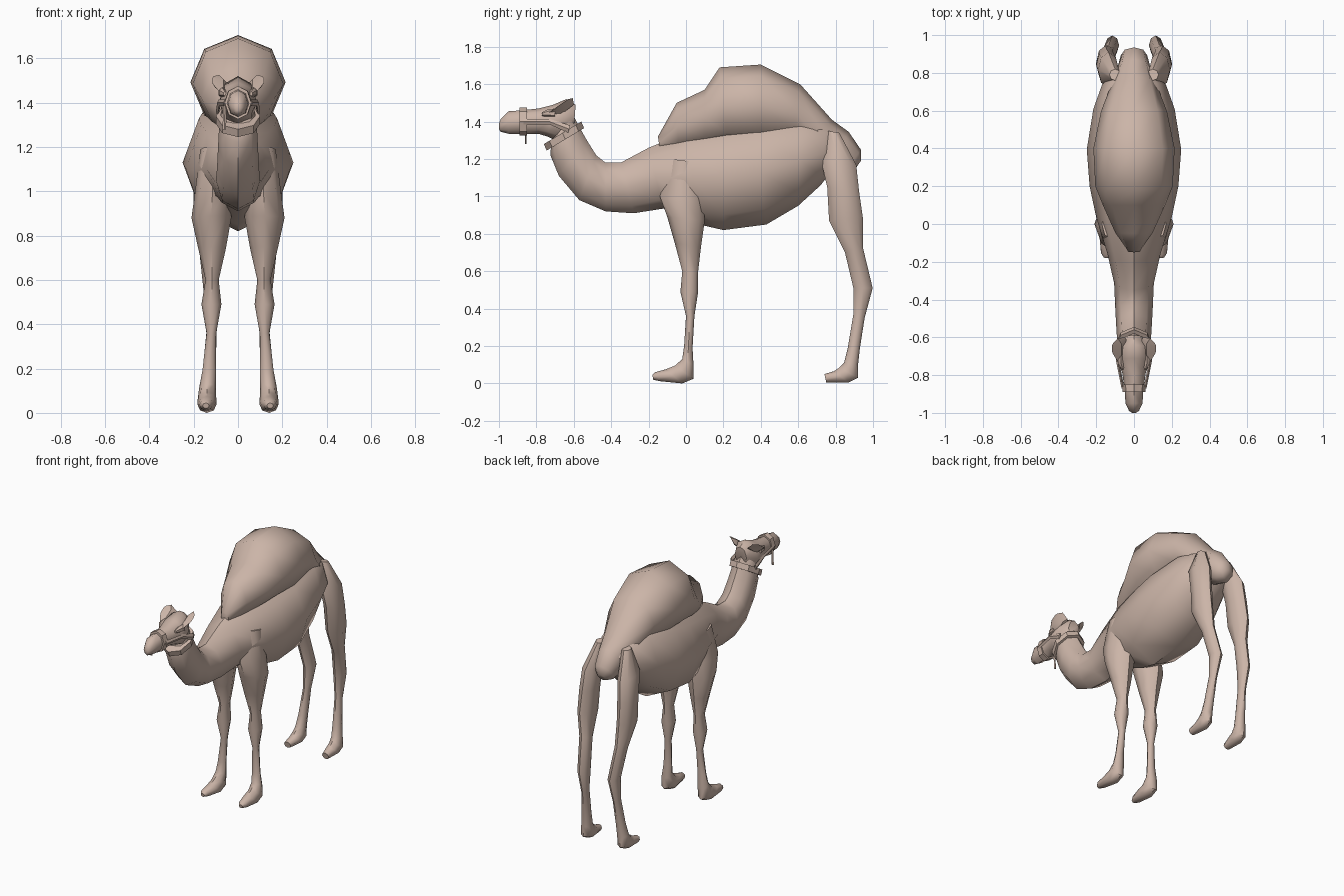
import bpy, bmesh, math

hide = bpy.data.materials.new("camel_hide")
hide.diffuse_color = (0.60, 0.46, 0.39, 1)


def loft(name, sections, sides=8, mirror=False, smooth=50):
    """Skin elliptical rings; each is (top y, top z, bottom y, bottom z, half width, centre x)."""
    bm = bmesh.new()
    rings = []
    for s in sections:
        ty, tz, by, bz, w = s[:5]
        cx = s[5] if len(s) > 5 else 0
        ring = []
        for i in range(sides):
            a = 2 * math.pi * i / sides
            c = math.cos(a) / 2
            ring.append(bm.verts.new((cx + w * math.sin(a),
                                      (ty + by) / 2 + (ty - by) * c,
                                      (tz + bz) / 2 + (tz - bz) * c)))
        rings.append(ring)
    for r0, r1 in zip(rings, rings[1:]):
        for i in range(sides):
            j = (i + 1) % sides
            bm.faces.new((r0[i], r0[j], r1[j], r1[i]))
    bm.faces.new(rings[0])
    bm.faces.new(rings[-1])
    bmesh.ops.recalc_face_normals(bm, faces=bm.faces)
    mesh = bpy.data.meshes.new(name)
    bm.to_mesh(mesh)
    bm.free()
    mesh.materials.append(hide)
    ob = bpy.data.objects.new(name, mesh)
    bpy.context.collection.objects.link(ob)
    if mirror:
        ob.modifiers.new("mirror", 'MIRROR').use_clip = False
    bpy.ops.object.select_all(action='DESELECT')
    ob.select_set(True)
    bpy.context.view_layer.objects.active = ob
    bpy.ops.object.shade_smooth_by_angle(angle=math.radians(smooth))
    return ob


# Neck and barrel in one skin, from throat to hindquarters
loft("neck_and_torso", [
    (-0.60, 1.43, -0.72, 1.30, 0.075),
    (-0.575, 1.38, -0.725, 1.22, 0.085),
    (-0.53, 1.30, -0.68, 1.11, 0.09),
    (-0.48, 1.22, -0.57, 0.98, 0.095),
    (-0.43, 1.18, -0.43, 0.92, 0.10),
    (-0.35, 1.18, -0.28, 0.91, 0.105),
    (-0.20, 1.26, -0.12, 0.935, 0.14),
    (0.00, 1.34, 0.07, 0.85, 0.20),
    (0.20, 1.38, 0.20, 0.82, 0.235),
    (0.36, 1.41, 0.43, 0.85, 0.25),
    (0.62, 1.44, 0.60, 0.95, 0.215),
    (0.75, 1.40, 0.72, 1.06, 0.17),
    (0.85, 1.33, 0.79, 1.15, 0.10)])

# Hump running back into the drooping rump lobe
loft("hump", [
    (-0.15, 1.32, -0.14, 1.25, 0.03),
    (-0.05, 1.50, -0.04, 1.25, 0.10),
    (0.10, 1.57, 0.10, 1.27, 0.165),
    (0.18, 1.69, 0.22, 1.28, 0.205),
    (0.40, 1.705, 0.40, 1.28, 0.215),
    (0.61, 1.60, 0.58, 1.30, 0.175),
    (0.78, 1.41, 0.70, 1.22, 0.12),
    (0.87, 1.345, 0.77, 1.15, 0.09),
    (0.935, 1.25, 0.85, 1.13, 0.07),
    (0.935, 1.19, 0.90, 1.14, 0.03)])

# Head from the back of the skull to the lips
loft("head", [
    (-0.59, 1.49, -0.60, 1.36, 0.045),
    (-0.64, 1.52, -0.68, 1.29, 0.085),
    (-0.71, 1.49, -0.74, 1.32, 0.085),
    (-0.79, 1.47, -0.79, 1.335, 0.062),
    (-0.88, 1.46, -0.87, 1.335, 0.05),
    (-0.95, 1.455, -0.95, 1.335, 0.045),
    (-0.99, 1.415, -0.99, 1.345, 0.026),
    (-1.00, 1.39, -1.00, 1.36, 0.01)])

loft("ear", [
    (-0.60, 1.49, -0.69, 1.42, 0.02, 0.05),
    (-0.605, 1.525, -0.73, 1.45, 0.022, 0.085),
    (-0.63, 1.52, -0.69, 1.48, 0.008, 0.11)], sides=6, mirror=True, smooth=30)

loft("brow", [
    (-0.70, 1.47, -0.70, 1.42, 0.02, 0.07),
    (-0.74, 1.465, -0.74, 1.425, 0.018, 0.068),
    (-0.77, 1.45, -0.77, 1.43, 0.006, 0.06)], sides=6, mirror=True, smooth=30)

# Halter: neck collar, nose band, cheek straps and short hanging lead
loft("collar", [
    (-0.545, 1.365, -0.745, 1.245, 0.10),
    (-0.56, 1.40, -0.76, 1.28, 0.10)], smooth=30)
loft("nose_band", [
    (-0.85, 1.475, -0.85, 1.325, 0.063),
    (-0.89, 1.475, -0.89, 1.325, 0.06)], smooth=30)
loft("cheek_strap", [
    (-0.62, 1.38, -0.63, 1.34, 0.008, 0.092),
    (-0.73, 1.415, -0.73, 1.385, 0.008, 0.086),
    (-0.87, 1.415, -0.87, 1.385, 0.008, 0.058)], sides=4, mirror=True, smooth=30)
loft("hanging_lead", [
    (-0.852, 1.40, -0.862, 1.40, 0.008, -0.058),
    (-0.852, 1.28, -0.862, 1.28, 0.008, -0.062)], sides=4, smooth=30)

# Legs: rings given front edge then back edge, ending in a forward foot
loft("front_leg", [
    (-0.08, 1.20, 0.08, 1.18, 0.05, 0.12),
    (-0.14, 1.00, 0.10, 0.98, 0.08, 0.115),
    (-0.10, 0.89, 0.10, 0.87, 0.09, 0.12),
    (-0.06, 0.75, 0.08, 0.73, 0.062, 0.117),
    (-0.02, 0.60, 0.065, 0.60, 0.03, 0.117),
    (-0.03, 0.49, 0.065, 0.49, 0.045, 0.12),
    (0.00, 0.36, 0.045, 0.36, 0.022, 0.12),
    (-0.01, 0.20, 0.035, 0.19, 0.03, 0.13),
    (-0.02, 0.13, 0.04, 0.10, 0.038, 0.137),
    (-0.06, 0.095, 0.04, 0.025, 0.042, 0.14),
    (-0.11, 0.075, -0.02, 0.0, 0.043, 0.14),
    (-0.165, 0.06, -0.14, 0.012, 0.03, 0.145),
    (-0.18, 0.045, -0.175, 0.02, 0.015, 0.145)], mirror=True)

loft("hind_leg", [
    (0.76, 1.35, 0.82, 1.34, 0.03, 0.10),
    (0.72, 1.20, 0.91, 1.17, 0.055, 0.135),
    (0.755, 1.05, 0.925, 1.03, 0.055, 0.145),
    (0.765, 0.87, 0.945, 0.89, 0.05, 0.15),
    (0.85, 0.70, 0.945, 0.73, 0.038, 0.135),
    (0.895, 0.51, 0.998, 0.51, 0.036, 0.115),
    (0.895, 0.37, 0.955, 0.35, 0.023, 0.12),
    (0.865, 0.19, 0.93, 0.19, 0.03, 0.13),
    (0.845, 0.11, 0.92, 0.10, 0.036, 0.137),
    (0.82, 0.085, 0.92, 0.03, 0.04, 0.14),
    (0.79, 0.065, 0.87, 0.005, 0.04, 0.14),
    (0.74, 0.05, 0.75, 0.005, 0.025, 0.145)], mirror=True)
